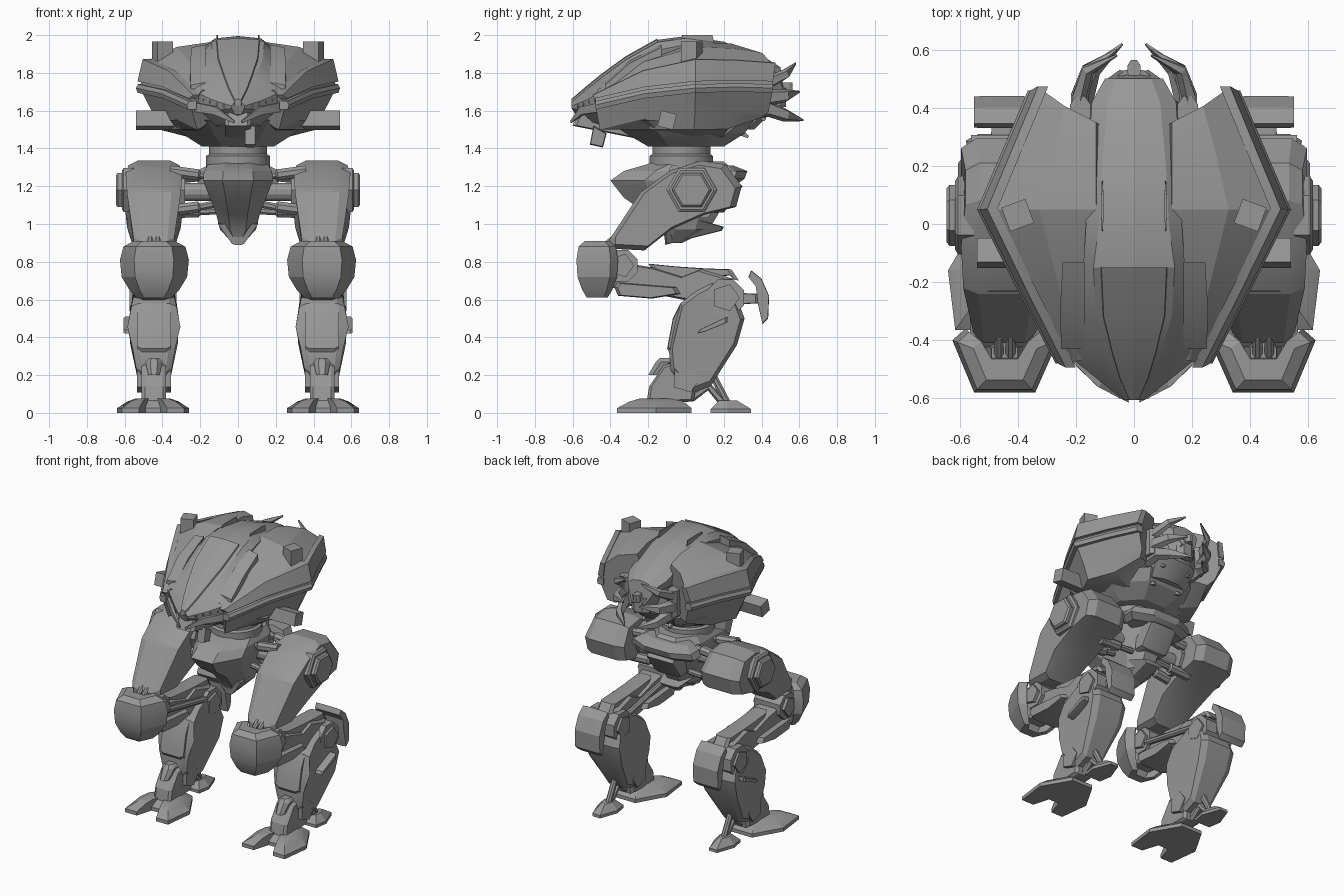
import bpy, bmesh, math
from mathutils import Vector

def loft(name, rings, mirror=True):
    """Skin equal-length rings, cap both ends, optionally mirror across x."""
    bm = bmesh.new()
    vs = [[bm.verts.new(p) for p in r] for r in rings]
    n = len(rings[0])
    for a, b in zip(vs, vs[1:]):
        for i in range(n):
            j = (i + 1) % n
            bm.faces.new((a[i], a[j], b[j], b[i]))
    bm.faces.new(vs[0])
    bm.faces.new(vs[-1])
    bmesh.ops.recalc_face_normals(bm, faces=bm.faces)
    me = bpy.data.meshes.new(name)
    bm.to_mesh(me)
    bm.free()
    ob = bpy.data.objects.new(name, me)
    bpy.context.collection.objects.link(ob)
    if mirror:
        ob.modifiers.new("Mirror", 'MIRROR')
    return ob

def prism(name, pts, cx, hw, inset=0.88, rim=0.72, mirror=True):
    """Side profile (y, z[, half width factor]) extruded along x with chamfered sides."""
    cy = sum(p[0] for p in pts) / len(pts)
    cz = sum(p[1] for p in pts) / len(pts)
    rings = []
    for t, s in ((-1, inset), (-rim, 1), (rim, 1), (1, inset)):
        rings.append([(cx + t * hw * (p[2] if len(p) > 2 else 1),
                       cy + (p[0] - cy) * s, cz + (p[1] - cz) * s) for p in pts])
    return loft(name, rings, mirror)

def plan(name, pts, c, levels, mirror=True):
    """Plan outline scaled about c at each (z, scale)."""
    return loft(name, [[(c[0] + (x - c[0]) * s, c[1] + (y - c[1]) * s, z) for x, y in pts]
                       for z, s in levels], mirror)

def stack(name, secs, mirror=True, ch=0.28):
    """Stack of chamfered rectangles (z, x0, x1, y0, y1)."""
    rings = []
    for z, a, b, c, d in secs:
        u, v = (b - a) * ch, (d - c) * ch
        rings.append([(a + u, c, z), (b - u, c, z), (b, c + v, z), (b, d - v, z),
                      (b - u, d, z), (a + u, d, z), (a, d - v, z), (a, c + v, z)])
    return loft(name, rings, mirror)

def tube(name, path, radii, n=12, flat=1.0, mirror=True, turn=0.0):
    """Tapered tube through points; flat squashes the section, turn rolls it."""
    P = [Vector(p) for p in path]
    rings = []
    for i, p in enumerate(P):
        d = (P[min(i + 1, len(P) - 1)] - P[max(i - 1, 0)]).normalized()
        up = Vector((0, 0, 1)) if abs(d.z) < 0.9 else Vector((0, 1, 0))
        u = d.cross(up).normalized()
        v = u.cross(d)
        r = radii[i] if isinstance(radii, (list, tuple)) else radii
        rings.append([p + r * (math.cos(a) * u * flat + math.sin(a) * v)
                      for a in (2 * math.pi * (k + 0.5) / n + turn for k in range(n))])
    return loft(name, rings, mirror)

# --- Side hull pods: inner y, outer y, rim x, roof z, upper edge z, rim z, bottom z
pod = [(-.46, -.48, .25, 1.70, 1.67, 1.63, 1.56), (-.22, -.22, .385, 1.87, 1.80, 1.69, 1.49),
       (.05, .05, .52, 1.965, 1.86, 1.72, 1.46), (.24, .26, .43, 1.955, 1.855, 1.725, 1.46),
       (.35, .46, .345, 1.92, 1.84, 1.72, 1.58)]
loft("hull_pod", [[(.13, yi, zt), ((.13 + x) / 2, (yi + yo) / 2, (zt + zu) / 2 + .025),
                   (x - .03, yo, zu), (x, yo, zr), (x * .87, yo * .95, zr - .13),
                   (x * .8, yo * .85, (zr - .2 + zb) / 2 + .01), (x * .5, yo * .75, zb),
                   (.05, yi * .85, zb)] for yi, yo, x, zt, zu, zr, zb in pod])
loft("hull_rim", [[(x - .03, y, zr - .025), (x + .012, y, zr - .025), (x + .02, y, zr),
                   (x + .01, y, zr + .02), (x - .03, y, zr + .02)] for _, y, x, _, _, zr, _ in pod])
loft("side_armor", [[(x - .05, y * 1.03, zu + .015), (x - .015, y * 1.03, zu + .012), (x + .012, y, zr + .035),
                     (x - .03, y, zr + .035)] for _, y, x, _, zu, zr, _ in pod])
stack("belly", [(1.55, -.36, .36, -.42, .36), (1.48, -.30, .30, -.32, .31), (1.41, -.19, .19, -.2, .2)], False)

# --- Central fuselage: y, canopy half width, top z, shoulder half width, shoulder z, bottom z
fus = [(.50, .06, 1.83, .10, 1.79, 1.68), (.42, .09, 1.88, .145, 1.83, 1.6), (.2, .11, 1.965, .16, 1.92, 1.55),
       (0, .12, 1.995, .165, 1.95, 1.5), (-.15, .14, 1.975, .175, 1.92, 1.5), (-.32, .13, 1.88, .22, 1.80, 1.5),
       (-.45, .09, 1.785, .23, 1.70, 1.52), (-.53, .06, 1.72, .13, 1.655, 1.54), (-.605, .02, 1.655, .035, 1.625, 1.58)]
loft("fuselage", [[(0, y, zt), (w, y, zt - .012), (s, y, zs), (s * .92, y, zs - .08 * s / .2), (s * .5, y + .03, zb), (0, y + .02, zb)]
                  for y, w, zt, s, zs, zb in fus])
loft("canopy", [[(0, y, zt + .008), (w * .8, y, zt + .002), (w * .85, y, zt - .03), (0, y, zt - .03)]
                for y, w, zt, *_ in fus[4:]])
loft("cheek_plate", [[(.17, y, z), (b, y, z - .015), (b, y, z - .12), (.17, y, z - .12)]
                     for y, b, z in ((-.13, .245, 1.95), (-.3, .255, 1.865), (-.43, .25, 1.75))])
stack("roof_fin", [(1.95, .105, .113, -.03, .15), (2.0, .105, .113, -.02, .14)])
tube("roof_sensor", [(.40, .03, 1.84), (.40, .03, 1.965)], .062, 4, turn=.35)
tube("side_gun", [(.3, -.1, 1.55), (.54, -.1, 1.55)], .06, 4, turn=.25)
tube("gun_muzzle", [(.5, -.1, 1.55), (.535, -.1, 1.55)], .03, 10)

# --- Face details under the nose
prism("chin_fin", [(-.6, 1.52), (-.57, 1.59), (-.3, 1.6), (-.25, 1.45)], 0, .07, mirror=False)
prism("chin_gun", [(-.51, 1.42), (-.44, 1.405), (-.42, 1.48), (-.49, 1.52)], .065, .028, mirror=False)
tube("jaw_blade", [(.23, -.44, 1.62), (.12, -.55, 1.60), (.02, -.61, 1.54)], [.035, .03, .008], 4, .5)
for i in range(5):
    x = .07 + i * .035
    tube("face_light", [(x, -.5 + i * .012, 1.63 + i * .01), (x, -.575 + i * .03, 1.625 + i * .01)], .012, 6)

# --- Rear engine block and curved tail claws
stack("rear_block", [(1.5, -.13, .13, .25, .36), (1.6, -.16, .16, .3, .46), (1.78, -.14, .14, .3, .47)], False)
stack("rear_vent", [(1.62, -.07, .07, .42, .53), (1.72, -.07, .07, .42, .53)], False)
stack("tail_nub", [(1.70, -.022, .022, .5, .565), (1.75, -.022, .022, .5, .565)], False)
for z0, z1, x, ytip, r in ((1.74, 1.85, .19, .58, .035), (1.66, 1.70, .19, .60, .045), (1.60, 1.55, .17, .62, .045)):
    tube("tail_claw", [(x, .33, z0), (x, .44, z0 + .01), (x - .03, .53, (z0 + z1) / 2), (x - .13, ytip, z1)],
         [r, r, r * .8, .006], 5, .75)
stack("claw_mount", [(1.6, .15, .22, .34, .44), (1.78, .15, .22, .34, .44)])
for y, z in ((.33, 1.46), (.42, 1.55)):
    tube("tail_spike", [(.1, y - .1, z + .06), (.1, y, z)], [.04, .01], 4)

# --- Neck and pelvis
tube("neck", [(0, -.025, 1.27), (0, -.025, 1.36), (0, -.025, 1.37), (0, -.025, 1.46)], [.17, .17, .155, .155], 24, mirror=False)
stack("pelvis", [(1.33, -.15, .15, -.16, .2), (1.28, -.18, .18, -.33, .26), (1.23, -.185, .185, -.40, .25),
                 (1.14, -.15, .15, -.33, .2), (1.05, -.115, .115, -.2, .17), (.97, -.095, .095, -.13, .12),
                 (.90, -.03, .03, -.1, -.02)], False)
prism("pelvis_keel", [(-.11, .89, .3), (-.12, 1.0, 1), (.08, 1.02, 1), (.2, .985, .7), (.19, .965, .5)], 0, .105, .95, .6, False)
stack("rear_belt", [(1.21, -.2, .2, .12, .27), (1.24, -.24, .24, .12, .31), (1.28, -.22, .22, .12, .325), (1.31, -.16, .16, .12, .25)], False)
prism("tail_plate", [(.2, 1.06), (.3, 1.2), (.26, 1.24), (.14, 1.2), (.12, 1.06)], 0, .1, mirror=False)
for y, za, zb in ((-.06, 1.24, 1.28), (.12, 1.27, 1.24), (-.04, 1.11, 1.07), (.1, 1.07, 1.06)):
    tube("hip_rod", [(.1, y, za), (.2, y, (za + zb) / 2), (.21, y, (za + zb) / 2), (.36, y, zb)], [.02, .02, .032, .032], 8)
tube("hip_axle", [(.1, .03, 1.17), (.35, .03, 1.17)], .05, 12)

# --- Thighs with hip caps
prism("thigh", [(.08, 1.335, .9), (.21, 1.315, .9), (.295, 1.2, 1), (.265, 1.09, 1), (.1, 1.05, 1), (-.08, .97, .95), (-.22, .86, .75),
                (-.41, .87, .72), (-.41, .91, .72), (-.24, 1.17, .95), (-.08, 1.285, 1)], .445, .15, .9, .65)
prism("thigh_plate", [(-.39, .92), (-.23, 1.18), (-.19, 1.13), (-.35, .9)], .445, .075)
for x0, x1, r, n in ((.55, .615, .135, 6), (.6, .645, .105, 6), (.28, .33, .11, 8)):
    tube("hip_cap", [(x0, .03, 1.18), (x1 - .01, .03, 1.18), (x1, .03, 1.18)], [r, r, r * .88], n, turn=math.pi / n)
for x in (.425, .465):
    tube("knee_piston", [(x, -.35, .95), (x, -.46, .86)], .018, 8)

# --- Knees: U-shaped pads around a joint
plan("knee_pad", [(.26, -.40), (.34, -.58), (.55, -.58), (.625, -.40), (.58, -.36), (.52, -.46), (.37, -.46), (.31, -.36)],
     (.445, -.47), [(.91, .6), (.88, .9), (.81, 1), (.72, .95), (.65, .72), (.61, .5)])
stack("knee_core", [(.88, .40, .49, -.5, -.4), (.66, .38, .51, -.5, -.38)])
tube("knee_joint", [(.325, -.34, .78), (.565, -.34, .78)], .065, 5)
tube("knee_collar", [(.345, -.34, .78), (.545, -.34, .78)], .09, 8)

# --- Backward links between knee and hock
prism("link", [(-.41, .70), (-.3, .79), (-.18, .77), (-.02, .72), (.08, .76), (.25, .71), (.28, .62), (.1, .58), (-.02, .6), (-.2, .635), (-.37, .65)],
      .445, .075)
prism("link_guard", [(-.38, .665), (-.36, .69), (-.05, .665), (-.03, .63), (-.18, .605), (-.36, .62)], .445, .11)
prism("link_cover", [(.08, .71), (-.15, .72), (-.2, .79), (-.05, .775), (.1, .765), (.24, .76), (.28, .70), (.25, .73)], .445, .055)
tube("link_rod", [(.355, -.3, .75), (.355, .15, .66)], .02, 8)

# --- Hocks and rear guards
tube("hock_joint", [(.325, .21, .61), (.575, .21, .61)], .075, 5)
tube("hock_collar", [(.34, .21, .61), (.56, .21, .61)], .105, 8)
prism("hock_guard", [(.33, .72), (.345, .755), (.40, .71), (.44, .62), (.435, .5), (.405, .47), (.38, .58), (.37, .67)], .455, .095, .97)
prism("guard_arm", [(.2, .64), (.38, .63), (.38, .58), (.2, .57)], .455, .035)

# --- Shins
prism("shin", [(.06, .65, .75), (.14, .69, .75), (.27, .61, .85), (.31, .5, .95), (.27, .36, .9), (.13, .14, .6), (.02, .1, .55),
               (-.08, .22, .68), (-.09, .33, .8), (-.06, .46, 1), (-.03, .58, .85)], .445, .14, .9, .68)
prism("shin_front", [(-.075, .3), (-.1, .34), (-.07, .5), (-.03, .58), (0, .5)], .445, .09)
prism("shin_fin", [(.06, .42), (.07, .44), (.22, .51), (.22, .48), (.1, .43)], .575, .03)

# --- Ankles and feet
prism("ankle", [(-.21, .05), (-.195, .14), (-.12, .25), (-.02, .28), (.06, .18), (.04, .06)], .445, .065)
tube("ankle_joint", [(.355, 0, .18), (.535, 0, .18)], .075, 5)
tube("heel_strut", [(.445, .11, .26), (.445, .22, .05)], .02, 8)
tube("heel_link", [(.445, .03, .08), (.445, .12, .14), (.445, .2, .05)], .022, 6)
stack("toe_hinge", [(.2, .415, .475, -.2, -.12), (.27, .4, .49, -.16, -.06), (.29, .42, .47, -.14, -.07)])
plan("foot", [(.37, .03), (.26, -.16), (.285, -.365), (.375, -.365), (.41, -.25), (.49, -.25), (.525, -.365), (.615, -.365), (.64, -.16), (.53, .03)],
     (.45, -.13), [(0, 1), (.025, 1), (.06, .72), (.075, .5)])
plan("heel", [(.39, .13), (.375, .22), (.42, .345), (.48, .345), (.525, .22), (.51, .13)],
     (.45, .21), [(0, 1), (.02, 1), (.065, .45)])

# --- Dark metal, crisp facets with smooth round parts
metal = bpy.data.materials.new("dark_metal")
metal.diffuse_color = (.31, .31, .31, 1)
for ob in bpy.context.collection.objects:
    ob.data.materials.append(metal)
    ob.select_set(True)
    bpy.context.view_layer.objects.active = ob
bpy.ops.object.shade_smooth_by_angle(angle=math.radians(20))
